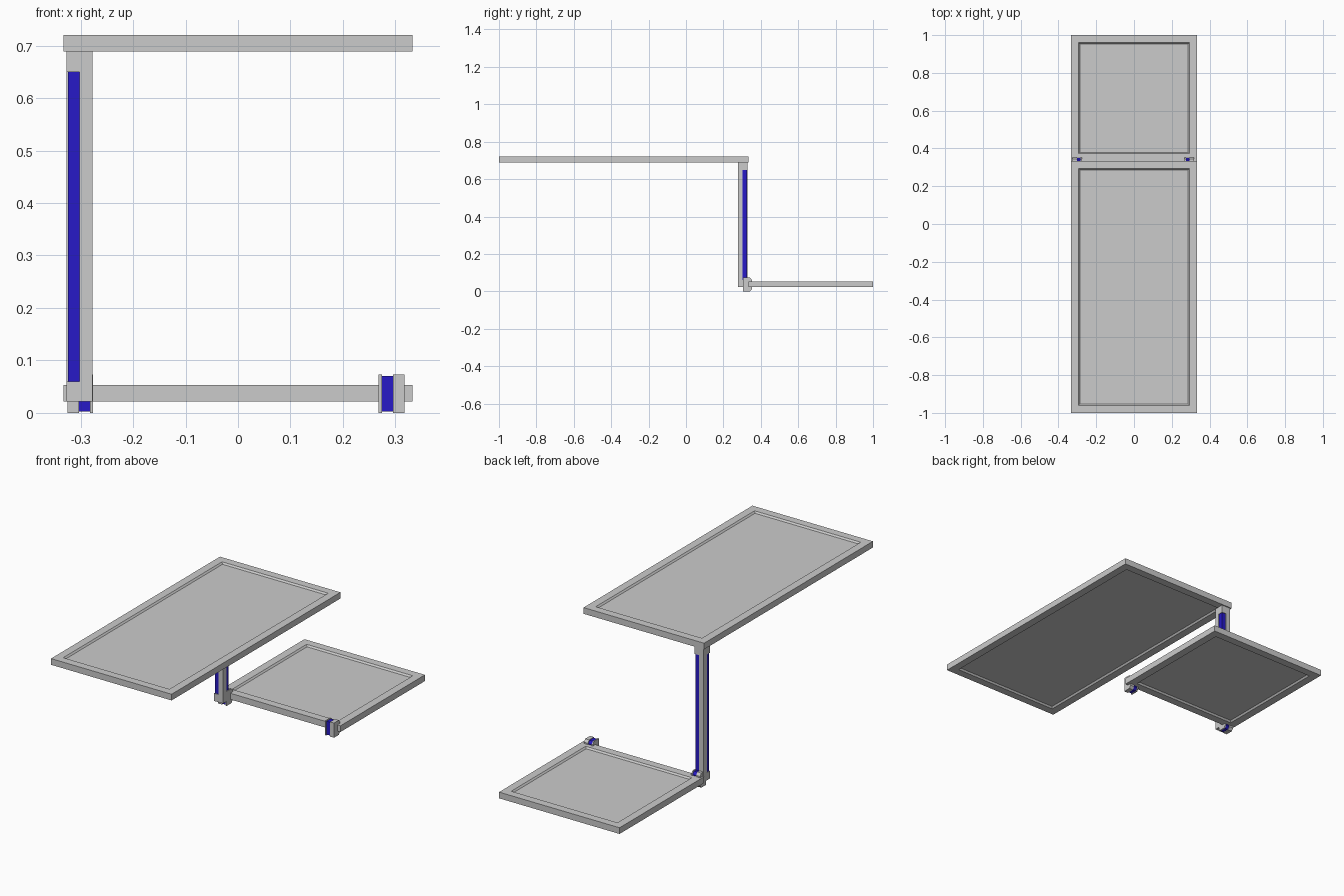
import bpy, bmesh

if "Cube" in bpy.data.objects:
    bpy.data.objects.remove(bpy.data.objects["Cube"])

blue = bpy.data.materials.new("blue_plastic")
blue.diffuse_color = (0.02, 0.01, 0.57, 1)
blue.use_nodes = True
blue.node_tree.nodes["Principled BSDF"].inputs["Base Color"].default_value = blue.diffuse_color


def finish(name, bm, mat=None):
    bmesh.ops.recalc_face_normals(bm, faces=bm.faces[:])
    mesh = bpy.data.meshes.new(name)
    bm.to_mesh(mesh)
    bm.free()
    ob = bpy.data.objects.new(name, mesh)
    bpy.context.collection.objects.link(ob)
    if mat:
        mesh.materials.append(mat)
    return ob


def box_bm(x, y, z):
    bm = bmesh.new()
    bmesh.ops.create_cube(bm, size=1)
    for v in bm.verts:
        v.co = [a + (b - a) * (c + 0.5) for (a, b), c in zip((x, y, z), v.co)]
    return bm


def box(name, x, y, z, mat=None):
    return finish(name, box_bm(x, y, z), mat)


def panel(name, y, z):
    # flat board with a shallow sloped recess on top and underneath
    bm = box_bm((-0.333, 0.333), y, z)
    bm.normal_update()
    for f in [f for f in bm.faces if abs(f.normal.z) > 0.9]:
        bmesh.ops.inset_region(bm, faces=[f], thickness=0.056)
        bmesh.ops.inset_region(bm, faces=[f], thickness=0.01, depth=-0.008)
    return finish(name, bm)


def clip_part(name, x0, x1, inset, mat=None):
    # slice of the edge clip: yz outline with chamfered back corners
    y0, y1, z0, z1 = 0.305 + inset, 0.353 - inset, inset, 0.073 - inset
    outline = [(y0, z0), (y1 - 0.01, z0), (y1, z0 + 0.013),
               (y1, z1 - 0.013), (y1 - 0.01, z1), (y0, z1)]
    bm = bmesh.new()
    face = bm.faces.new([bm.verts.new((x0, a, b)) for a, b in outline])
    ext = bmesh.ops.extrude_face_region(bm, geom=[face])
    for v in ext["geom"]:
        if isinstance(v, bmesh.types.BMVert):
            v.co.x = x1
    return finish(name, bm, mat)


# boards
panel("upper_panel", (-1.0, 0.333), (0.689, 0.72))
panel("lower_panel", (0.333, 1.0), (0.022, 0.053))

# corner post: blue core, two diagonal grey rails, square end caps
cx, cy, h = -0.302, 0.303, 0.025
i = h - 0.003
box("post_core", (cx - i, cx + i), (cy - i, cy + i), (0.06, 0.65), blue)
box("post_rail_front", (cx, cx + h), (cy - h, cy), (0.06, 0.65))
box("post_rail_back", (cx - h, cx), (cy, cy + h), (0.06, 0.65))
for name, z in (("post_cap_bottom", (0.022, 0.06)), ("post_cap_top", (0.65, 0.689))):
    box(name, (cx - h, cx + h), (cy - h, cy + h), z)

# mirrored edge clips: grey outer block, blue band, thin grey inner plate
for side, s, outer in (("left", -1, 0.325), ("right", 1, 0.317)):
    clip_part(side + "_clip_outer", s * outer, s * (outer - 0.022), 0)
    clip_part(side + "_clip_band", s * (outer - 0.022), s * (outer - 0.043), 0.003, blue)
    clip_part(side + "_clip_inner", s * (outer - 0.043), s * (outer - 0.049), 0)
